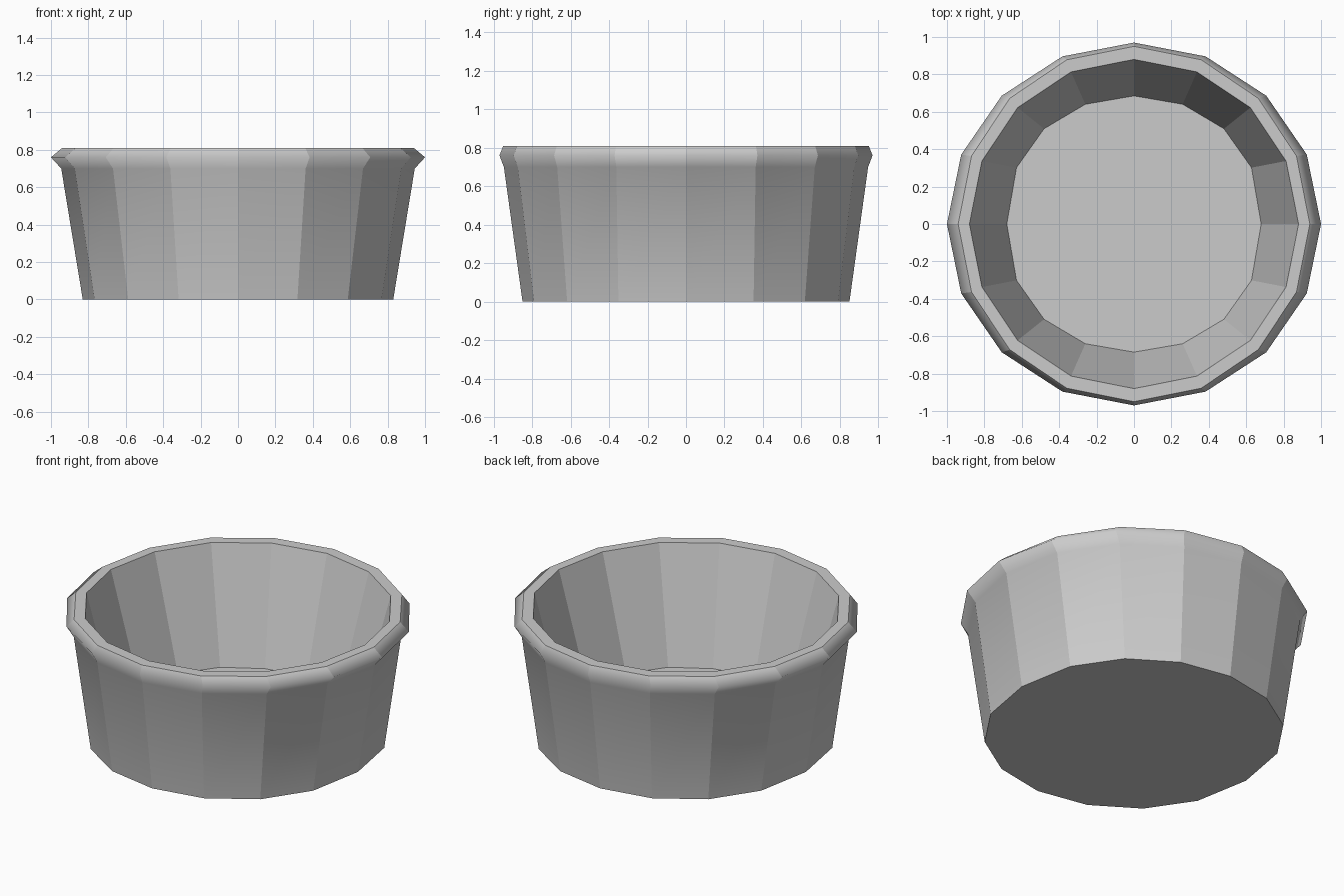
import bpy, bmesh, math

if "Cube" in bpy.data.objects:
    bpy.data.objects.remove(bpy.data.objects["Cube"])

SIDES = 16
# Profile rings from underside, up the outer wall, over the lip, down to the inner floor:
# (x radius, y radius, height, y-skew exponent, sharp ring edge)
RINGS = [
    (0.83, 0.85, 0.00, 0.92, True),    # base edge
    (0.945, 0.947, 0.70, 1.0, False),  # under the lip
    (1.00, 0.97, 0.76, 1.0, False),    # widest point of the lip
    (0.94, 0.95, 0.81, 1.0, True),     # outer edge of the flat rim
    (0.88, 0.88, 0.81, 1.0, True),     # inner edge of the flat rim
    (0.68, 0.685, 0.11, 0.855, True),  # inner floor edge
]


def add_ring(bm, rx, ry, z, skew):
    verts = []
    for i in range(SIDES):
        a = 2 * math.pi * i / SIDES
        s = math.sin(a)
        y = ry * math.copysign(abs(s) ** skew, s)
        verts.append(bm.verts.new((rx * math.cos(a), y, z)))
    return verts


bm = bmesh.new()
rings = [add_ring(bm, *r[:4]) for r in RINGS]

# Walls between rings
for lower, upper in zip(rings, rings[1:]):
    for i in range(SIDES):
        j = (i + 1) % SIDES
        bm.faces.new((lower[i], lower[j], upper[j], upper[i]))

# Underside and inner floor
bm.faces.new(rings[0][::-1])
bm.faces.new(rings[-1])
bmesh.ops.recalc_face_normals(bm, faces=bm.faces[:])

# Flat facets around the bowl, soft roll over the lip
for f in bm.faces:
    f.smooth = True
for e in bm.edges:
    e.smooth = False
for ring, spec in zip(rings, RINGS):
    if not spec[4]:
        for i in range(SIDES):
            bm.edges.get((ring[i], ring[(i + 1) % SIDES])).smooth = True

mesh = bpy.data.meshes.new("bowl")
bm.to_mesh(mesh)
bm.free()
bowl = bpy.data.objects.new("bowl", mesh)
bpy.context.collection.objects.link(bowl)
